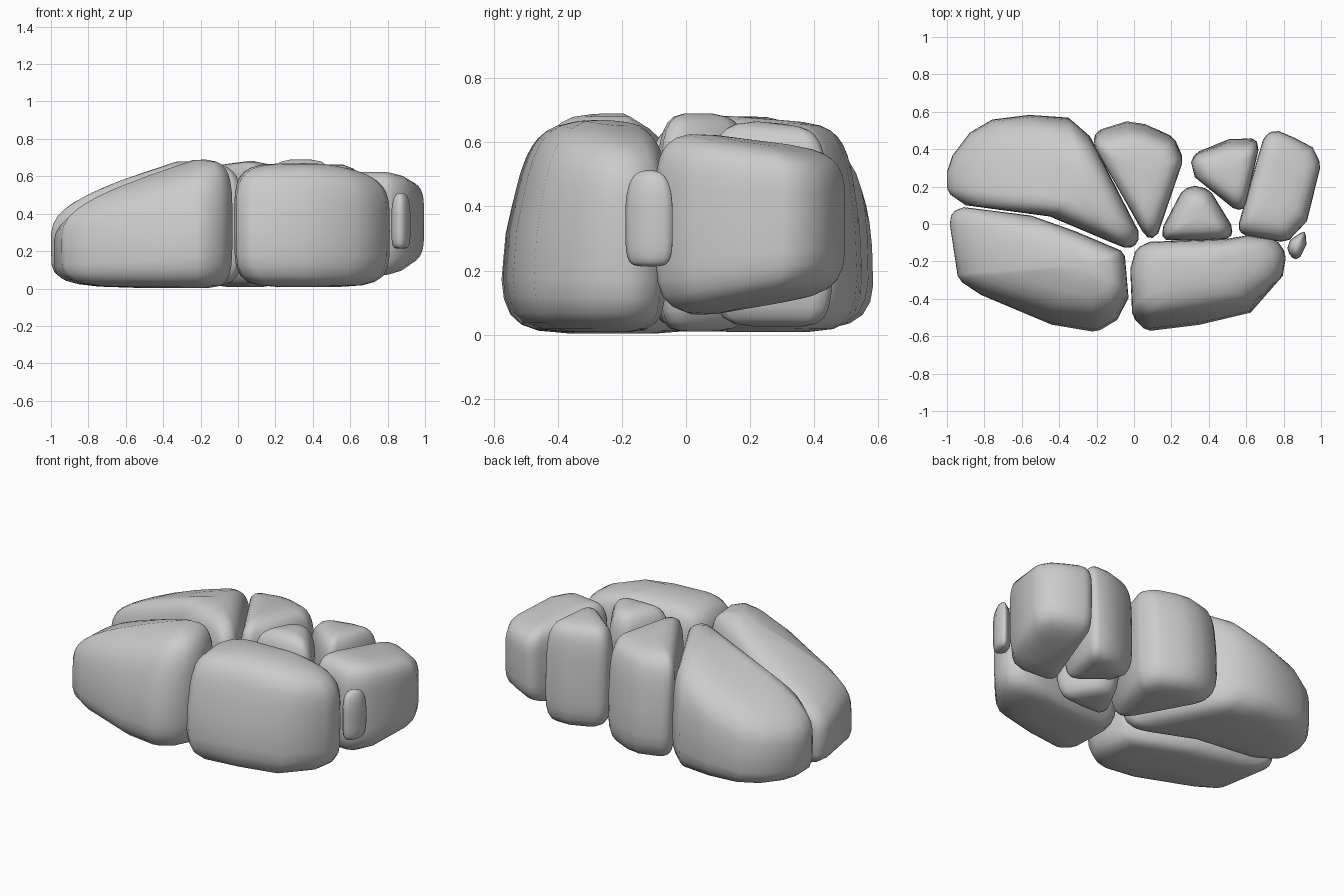
import bpy, bmesh
from math import sin, cos, radians
from mathutils import Vector

if "Cube" in bpy.data.objects:
    bpy.data.objects.remove(bpy.data.objects["Cube"])

ANGLES = [-84, -68, -52, -36, -20, -8, 0, 5, 14, 25, 36, 46, 58, 70, 84]


def soften(outline):
    """Cut the sharp corners of an outline."""
    pts = [Vector(p) for p in outline]
    out = []
    for i, p in enumerate(pts):
        a, b = pts[i - 1] - p, pts[(i + 1) % len(pts)] - p
        if a.angle(b) < radians(142):
            out += [p + a.normalized() * min(.022, a.length * .3),
                    p + b.normalized() * min(.022, b.length * .3)]
        else:
            out.append(p)
    return out


def stone(name, outline, pole, top, bottom, n_top, lean=0):
    """Rounded boulder: outline rings shrinking to a pole, between a bottom and a top surface.
    lean tilts the outward side (front or back) inwards towards the top."""
    outline = soften(outline)
    reach = max(abs(p.y - pole[1]) for p in outline)
    side = 1 if pole[1] > 0 else -1
    bm = bmesh.new()
    rings = []
    for deg in ANGLES:
        a = radians(deg)
        n = n_top if a > 0 else 5
        s = cos(a) ** (2 / n)
        t = 0.5 + 0.5 * abs(sin(a)) ** (2 / n) * (1 if a > 0 else -1)
        ring = []
        for x, y in outline:
            px, py = pole[0] + (x - pole[0]) * s, pole[1] + (y - pole[1]) * s
            out = max(0, (py - pole[1]) * side / reach)
            py -= side * lean * out * max(0, t - .4)
            lo = bottom(px, py)
            ring.append(bm.verts.new((px, py, lo + (top(px, py) - lo) * t)))
        rings.append(ring)
    k = len(outline)
    for r0, r1 in zip(rings, rings[1:]):
        for i in range(k):
            j = (i + 1) % k
            bm.faces.new((r0[i], r0[j], r1[j], r1[i]))
    # end caps as fans
    for ring, surf in ((rings[0], bottom), (rings[-1], top)):
        c = bm.verts.new((*pole, surf(*pole)))
        for i in range(k):
            bm.faces.new((ring[i], ring[(i + 1) % k], c))
    bmesh.ops.recalc_face_normals(bm, faces=bm.faces)
    me = bpy.data.meshes.new(name)
    bm.to_mesh(me)
    bm.free()
    ob = bpy.data.objects.new(name, me)
    bpy.context.collection.objects.link(ob)
    bpy.context.view_layer.objects.active = ob
    ob.select_set(True)
    bpy.ops.object.shade_smooth_by_angle(angle=radians(70))
    ob.select_set(False)


def flat(z):
    return lambda x, y: z


# large boulder, back left
stone("boulder_back_left",
      [(-1, .28), (-.97, .37), (-.88, .49), (-.76, .56), (-.56, .585), (-.35, .57), (-.235, .47),
       (.025, -.04), (.025, -.1), (-.03, -.135), (-.13, -.095), (-.45, .04), (-.9, .1), (-1, .17)],
      (-.28, .16), lambda x, y: min(.68, .70 + .31 * (x + .25) - .15 * (y - .15)), flat(.01), 3.8, .05)

# large boulder, front left
stone("boulder_front_left",
      [(-.985, 0), (-.975, .065), (-.91, .09), (-.55, .045), (-.31, -.04), (-.05, -.15),
       (-.03, -.4), (-.09, -.515), (-.2, -.58), (-.44, -.54), (-.82, -.38), (-.94, -.3)],
      (-.24, -.22), lambda x, y: min(.69, .70 + .33 * (x + .2) - .2 * abs(y + .22)), flat(.003), 4, .14)

# large boulder, front right
stone("boulder_front_right",
      [(-.02, -.24), (.01, -.13), (.085, -.095), (.49, -.08), (.61, -.06), (.76, -.08),
       (.815, -.16), (.795, -.28), (.625, -.475), (.35, -.54), (.065, -.575), (-.01, -.5)],
      (.36, -.25),
      lambda x, y: min(.67, .67 - .17 * (x - .45)) - .1 * max(0, y + .25) - .1 * max(0, -.3 - y),
      flat(.008), 4.7, .14)

# wedge stone, back middle
stone("wedge_back_middle",
      [(-.22, .44), (-.2, .5), (-.04, .55), (.06, .535), (.215, .465), (.265, .35),
       (.13, -.05), (.085, -.085), (.045, -.04)],
      (.05, .27), lambda x, y: .685 - .08 * max(0, y - .1), flat(.008), 5, .1)

# small stone, centre
stone("stone_centre",
      [(.15, -.085), (.155, -.015), (.26, .185), (.325, .205), (.405, .185), (.53, -.02),
       (.515, -.08), (.325, -.092)],
      (.335, .03), flat(.69), flat(.01), 3.8)

# small wedge, back right
stone("wedge_back_right",
      [(.305, .33), (.325, .38), (.51, .455), (.655, .458), (.665, .4), (.595, .085),
       (.545, .072), (.325, .25)],
      (.53, .3), lambda x, y: .665 - .15 * max(0, y - .25), flat(.025), 4.8, .06)

# slab stone, right
stone("slab_right",
      [(.755, .505), (.695, .47), (.555, -.015), (.58, -.06), (.785, -.095), (.83, -.085),
       (.925, .015), (1, .32), (.955, .41), (.86, .46)],
      (.76, .2), lambda x, y: .635 - .13 * max(0, y) - .1 * max(0, x - .75),
      lambda x, y: .05 + .15 * max(0, y) + .15 * max(0, x - .7), 5)

# pebble, far right
stone("pebble_right",
      [(.82, -.13), (.835, -.085), (.9, -.04), (.918, -.045), (.922, -.11), (.88, -.195), (.835, -.175)],
      (.87, -.115), flat(.512), flat(.213), 2.8)
